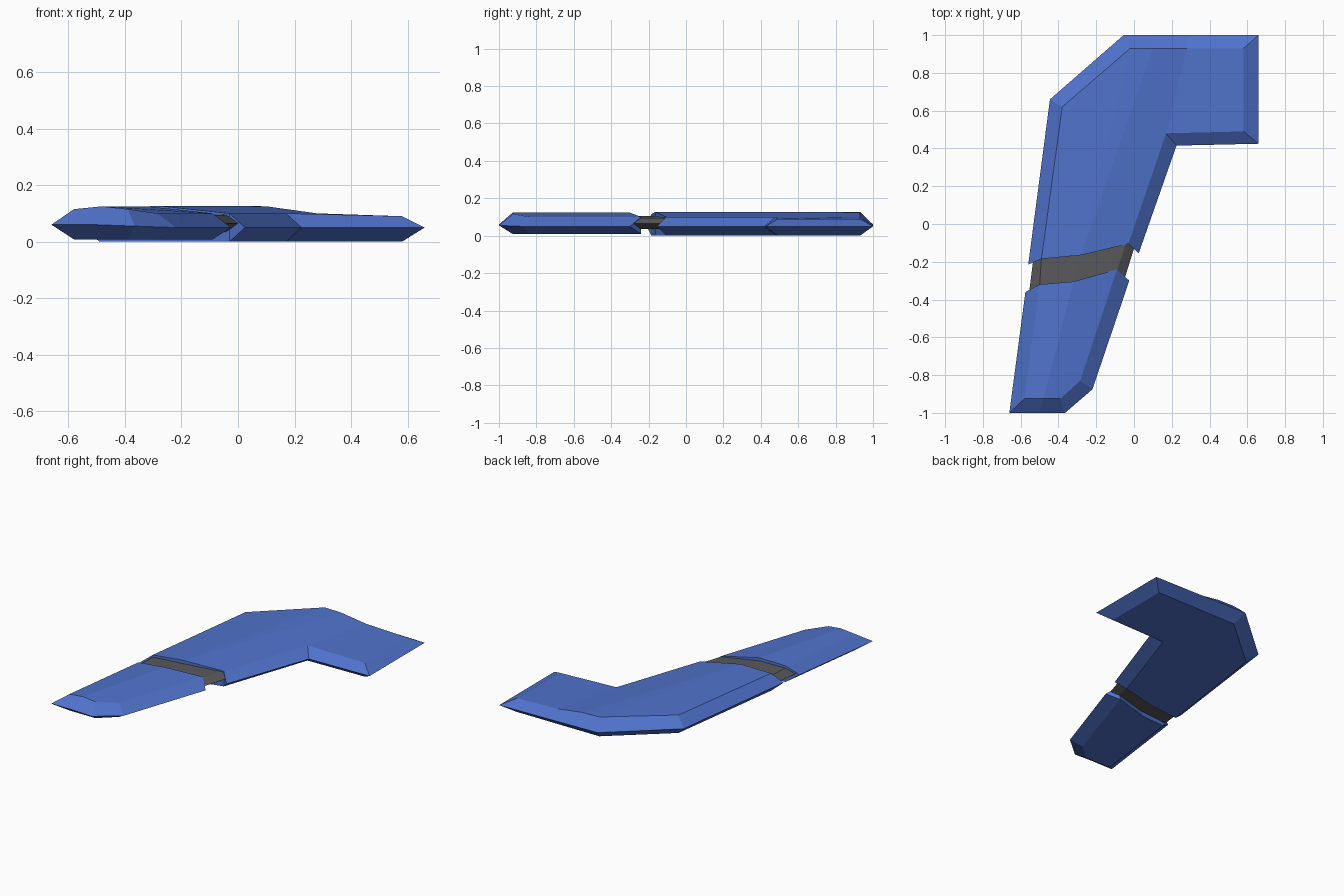
import bpy
import bmesh

cube = bpy.data.objects.get("Cube")
if cube:
    bpy.data.objects.remove(cube, do_unlink=True)


def material(name, rgb):
    m = bpy.data.materials.new(name)
    m.use_nodes = True
    m.diffuse_color = (*rgb, 1)
    m.node_tree.nodes["Principled BSDF"].inputs["Base Color"].default_value = (*rgb, 1)
    return m


blue = material("blue", (0.08, 0.17, 0.6))
grey = material("dark grey", (0.1, 0.1, 0.105))


def finish(name, bm, mat):
    bmesh.ops.recalc_face_normals(bm, faces=bm.faces)
    mesh = bpy.data.meshes.new(name)
    bm.to_mesh(mesh)
    bm.free()
    mesh.materials.append(mat)
    bpy.context.collection.objects.link(bpy.data.objects.new(name, mesh))


def bevelled_plate(name, edge, top, spine, panels, floor):
    """Sharp-edged plate: a mid-height rim, a ridged top and a flat floor.
    The rim is open between its last and first points, where the end cap sits."""
    bm = bmesh.new()
    rim = [bm.verts.new(p) for p in edge]
    up = [bm.verts.new(p) for p in top]
    low = [bm.verts.new((p[0], p[1], floor)) for p in top]
    ridge = bm.verts.new(spine)
    keel = bm.verts.new((spine[0], spine[1], floor))
    # slanted bevels above and below the rim
    for ring in (up, low):
        for i in range(len(rim) - 1):
            bm.faces.new((rim[i], rim[i + 1], ring[i + 1], ring[i]))
    # end cap
    for i in (0, -1):
        bm.faces.new((rim[i], up[i], low[i]))
        bm.faces.new((up[i], ridge, keel, low[i]))
    # top panels and floor
    named = up + [ridge]
    for panel in panels:
        bm.faces.new([named[i] for i in panel])
    bm.faces.new(low + [keel])
    finish(name, bm, blue)


# Main body with the side arm; extra rim points mark the ridge at the back
bevelled_plate(
    "main_body",
    [(-.56, -.215, .06), (-.445, .66, .06), (-.055, 1, .06), (.1, 1, .058),
     (.28, 1, .055), (.66, 1, .05), (.66, .425, .05), (.225, .415, .05), (.025, -.155, .05)],
    [(-.49, -.185, .115), (-.38, .62, .118), (-.02, .93, .127), (.1, .93, .125),
     (.28, .93, .1), (.58, .93, .09), (.58, .49, .09), (.17, .48, .1), (-.03, -.105, .1)],
    (-.28, -.165, .127),
    [(0, 1, 2, 9), (9, 2, 3), (9, 3, 7, 8), (3, 4, 7), (4, 5, 6, 7)],
    0.0)

# Tapered front section
bevelled_plate(
    "front_tip",
    [(-.575, -.36, .06), (-.66, -1, .06), (-.5, -1, .06), (-.365, -1, .055),
     (-.22, -.875, .05), (-.025, -.3, .05)],
    [(-.5, -.32, .115), (-.58, -.925, .115), (-.48, -.925, .125), (-.39, -.925, .115),
     (-.285, -.83, .1), (-.09, -.24, .1)],
    (-.32, -.305, .125),
    [(0, 1, 2, 6), (6, 2, 3, 4, 5)],
    0.008)

# Recessed joint between the two sections
heights = (.065, .1, .105, .095, .065, .035, .035, .035)
back = [(-.535, -.2), (-.49, -.175), (-.28, -.155), (-.04, -.095), (0, -.13)]
front = [(-.555, -.36), (-.5, -.33), (-.32, -.315), (-.09, -.25), (-.05, -.29)]
bm = bmesh.new()
rings = [[bm.verts.new((*p, z)) for p, z in zip(pts + pts[3:0:-1], heights)]
         for pts in (back, front)]
for i in range(8):
    j = (i + 1) % 8
    bm.faces.new((rings[0][i], rings[0][j], rings[1][j], rings[1][i]))
for ring in rings:
    for i, j, k, m in ((1, 2, 6, 7), (2, 3, 5, 6)):
        bm.faces.new((ring[i], ring[j], ring[k], ring[m]))
    bm.faces.new((ring[0], ring[1], ring[7]))
    bm.faces.new((ring[3], ring[4], ring[5]))
finish("joint", bm, grey)
